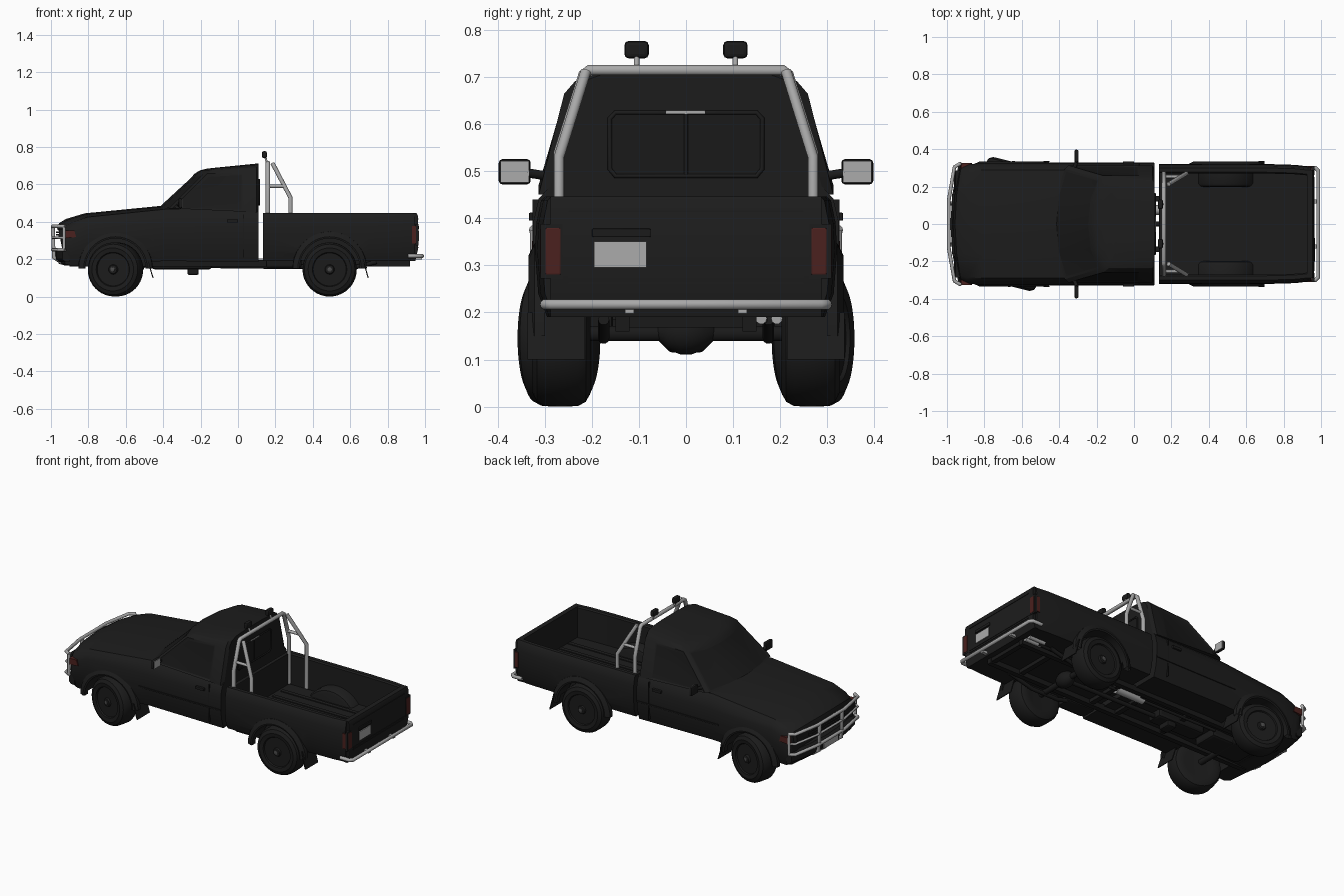
import bpy, bmesh, math
from mathutils import Matrix

if "Cube" in bpy.data.objects:
    bpy.data.objects.remove(bpy.data.objects["Cube"])


def material(name, r, g, b):
    m = bpy.data.materials.new(name)
    m.diffuse_color = (r, g, b, 1)
    m.use_nodes = True
    m.node_tree.nodes["Principled BSDF"].inputs["Base Color"].default_value = m.diffuse_color
    return m


BODY = material("black paint", .012, .012, .012)
GLASS = material("dark glass", .010, .010, .010)
RUBBER = material("rubber", .011, .011, .011)
UNDER = material("underside black", .010, .010, .010)
STEEL = material("polished steel", .39, .39, .39)
PALE = material("pale grey", .41, .41, .41)
HUB = material("hub grey", .07, .07, .07)
RED = material("red lens", .07, .015, .013)


def finish(ob, angle=35):
    bpy.ops.object.select_all(action='DESELECT')
    ob.select_set(True)
    bpy.context.view_layer.objects.active = ob
    bpy.ops.object.shade_smooth_by_angle(angle=math.radians(angle))
    return ob


def mesh(name, verts, faces, mat):
    me = bpy.data.meshes.new(name)
    me.from_pydata(verts, [], faces)
    bm = bmesh.new()
    bm.from_mesh(me)
    bmesh.ops.recalc_face_normals(bm, faces=bm.faces)
    bm.to_mesh(me)
    bm.free()
    me.materials.append(mat)
    ob = bpy.data.objects.new(name, me)
    bpy.context.collection.objects.link(ob)
    return finish(ob)


def loft(name, rings, mat):
    n = len(rings[0])
    verts = [p for r in rings for p in r]
    faces = [(k*n+i, k*n+(i+1) % n, (k+1)*n+(i+1) % n, (k+1)*n+i)
             for k in range(len(rings)-1) for i in range(n)]
    faces += [tuple(range(n)), tuple(range(len(verts)-n, len(verts)))]
    return mesh(name, verts, faces, mat)


def prism(name, xz, y0, y1, mat):
    return loft(name, [[(x, y, z) for x, z in xz] for y in (y0, y1)], mat)


def box(name, xs, ys, zs, mat, bevel=0.0):
    ob = prism(name, [(xs[0], zs[0]), (xs[1], zs[0]), (xs[1], zs[1]), (xs[0], zs[1])], ys[0], ys[1], mat)
    if bevel:
        m = ob.modifiers.new("round", 'BEVEL')
        m.width, m.segments = bevel, 2
        bpy.ops.object.modifier_apply(modifier="round")
        finish(ob)
    return ob


def tube(name, pts, r, mat, closed=False):
    cu = bpy.data.curves.new(name, 'CURVE')
    cu.dimensions = '3D'
    cu.bevel_depth, cu.bevel_resolution, cu.use_fill_caps = r, 3, True
    sp = cu.splines.new('POLY')
    sp.points.add(len(pts)-1)
    for p, c in zip(sp.points, pts):
        p.co = (*c, 1)
    sp.use_cyclic_u = closed
    cu.materials.append(mat)
    ob = bpy.data.objects.new(name, cu)
    bpy.context.collection.objects.link(ob)
    bpy.ops.object.select_all(action='DESELECT')
    ob.select_set(True)
    bpy.context.view_layer.objects.active = ob
    bpy.ops.object.convert(target='MESH')
    return finish(bpy.context.object, 50)


def lathe(name, prof, loc, turn, side, mat, n=40):
    rings = [[(r*math.cos(2*math.pi*i/n), side*y, r*math.sin(2*math.pi*i/n)) for i in range(n)] for r, y in prof]
    ob = loft(name, rings, mat)
    ob.matrix_world = Matrix.Translation(loc) @ Matrix.Rotation(turn, 4, 'Z')
    return ob


def arc(cx, cz, r, n=20):
    return [(cx+r*math.cos(math.pi*i/n), cz+r*math.sin(math.pi*i/n)) for i in range(n+1)]


def cut(ob, cutter):
    cutter.hide_render = True
    bpy.context.view_layer.objects.active = ob
    m = ob.modifiers.new("cut", 'BOOLEAN')
    m.operation, m.object, m.solver = 'DIFFERENCE', cutter, 'EXACT'
    bpy.ops.object.modifier_apply(modifier="cut")
    finish(ob)


def well(x, y0, s):
    return prism("wheel_well_cutter", arc(x, .15, .162) + [(x-.162, .05), (x+.162, .05)], s*y0, s*.45, BODY)


def mirrored(half):
    return half + [(x, -y, z) for x, y, z in reversed(half[1:-1])]


FX, RX = -.655, .49   # axle positions


# Front body: bonnet, wings and doors
def section(x, top, w, bot, sweep):
    a = min(.39, top-.07)
    half = [(0, top), (.5*w, top-.005), (w-.035, top-.02), (w-.012, top-.045), (w, a), (w, a-.07),
            (w-.006, (a-.07+bot)/2), (w-.025, bot), (0, bot)]
    return mirrored([(x+sweep*(y/w)**2, y, z) for y, z in half])


front = loft("front_body", [section(*a) for a in (
    (-.968, .36, .30, .20, .035), (-.957, .392, .312, .175, .035), (-.92, .415, .32, .165, .035),
    (-.82, .445, .325, .17, .02), (-.39, .487, .325, .19, 0), (.11, .487, .325, .185, 0))], BODY)


# Cab with inset glass
def cab_ring(zf, zb, w, xf, sw, xb=.11):
    xy = [(xf, 0), (xf+.25*sw, .5*w), (xf+sw, w-.018), (xf+sw+.02, w), (.03, w), (xb-.012, w), (xb, w-.02), (xb, 0)]
    return mirrored([(x, y, zf+(zb-zf)*(x-xf)/(xb-xf)) for x, y in xy])


cab = loft("cab", [cab_ring(.475, .45, .313, -.43, .06), cab_ring(.655, .665, .259, -.235, .05),
                   cab_ring(.674, .692, .236, -.205, .05), cab_ring(.684, .706, .198, -.165, .04),
                   cab_ring(.689, .712, .10, -.12, .02)], BODY)
cab.data.materials.append(GLASS)
bm = bmesh.new()
bm.from_mesh(cab.data)
bm.faces.ensure_lookup_table()
panes = [[bm.faces[i] for i in group] for group in ([0, 1, 12, 13], [3], [10])]
for fs in panes:
    bmesh.ops.inset_region(bm, faces=fs, thickness=.018, depth=-.004)
    for f in fs:
        f.material_index = 1
bm.to_mesh(cab.data)
bm.free()
finish(cab, 28)

# Rear window, its frame and the high lamp
box("rear_window", (.106, .112), (-.155, .155), (.495, .622), GLASS)
tube("rear_window_frame", [(.112, y, z) for y, z in ((-.15, .49), (.15, .49), (.162, .505), (.162, .612), (.15, .625),
                                                      (-.15, .625), (-.162, .612), (-.162, .505))], .005, RUBBER, True)
tube("window_divider", [(.112, 0, .49), (.112, 0, .625)], .004, RUBBER)
box("high_lamp", (.108, .118), (-.042, .04), (.622, .629), PALE)

# Cargo bed: U-shaped section, tapering at the tail
prof = [(0, .19), (.295, .19), (.314, .24), (.321, .33), (.318, .39), (.308, .438), (.30, .446), (.277, .446),
        (.27, .438), (.27, .255), (0, .255)]
bed = loft("cargo_bed", [mirrored([(x, y*k, z) for y, z in prof])
                         for x, k in ((.135, 1), (.70, 1), (.86, .985), (.945, .955))], BODY)
box("bed_headboard", (.136, .16), (-.285, .285), (.20, .444), BODY, .004)
prism("tailgate", [(.925, .19), (.948, .19), (.962, .25), (.962, .43), (.955, .446), (.925, .446)], -.288, .288, BODY)
for z in (.262, .275, .415):
    box("tailgate_crease", (.958, .965), (-.25, .25), (z-.002, z+.002), BODY)
for y in (-.17, -.085, 0, .085, .17):
    box("floor_rib", (.18, .92), (y-.012, y+.012), (.25, .26), BODY)
box("tailgate_handle", (.955, .969), (-.20, -.075), (.36, .378), RUBBER, .003)
box("number_plate", (.958, .967), (-.195, -.084), (.296, .351), PALE)

# Wheel wells, arch flares, lamps, mirrors and other paired parts
for s in (-1, 1):
    tub = loft("wheel_tub", [[(x, s*y, max(z, .20)) for x, z in arc(RX, .15, r, 40)] for r, y in
                             ((.155, .197), (.171, .203), (.18, .218), (.18, .29))], BODY)
    c = well(RX, .225, s)
    cut(bed, c)
    cut(tub, c)
    bpy.data.objects.remove(c)
    c = well(FX, .15, s)
    cut(front, c)
    bpy.data.objects.remove(c)
    for x in (FX, RX):
        rings = [[(px, s*y, pz) for px, pz in arc(x, .15, r)] for r, y in
                 ((.161, .30), (.161, .333), (.17, .335), (.197, .322), (.199, .30))]
        n = len(rings[0])
        vs = [p for r in rings for p in r]
        mesh("arch_flare", vs, [(k*n+i, k*n+i+1, (k+1) % 5*n+i+1, (k+1) % 5*n+i)
                                for k in range(5) for i in range(n-1)], BODY)
    # mud flaps
    for x, z in ((.665, .20), (-.485, .19)):
        prism("mud_flap", [(x, z), (x+.006, z), (x+.034, .10), (x+.028, .10)], s*.215, s*.337, RUBBER)
    # tail lamps and front corner lamps
    box("tail_lamp", (.922, .966), sorted((s*.266, s*.299)), (.28, .38), RED, .003)
    box("tail_lamp_side", (.93, .952), sorted((s*.29, s*.3105)), (.283, .377), RED)
    box("tail_lamp_surround", (.95, .964), sorted((s*.262, s*.309)), (.272, .388), BODY)
    prism("corner_lamp", [(-.93, .312), (-.865, .318), (-.875, .352), (-.925, .352)], s*.29, s*.327, RED)
    prism("headlamp", [(-.962, .31), (-.93, .31), (-.93, .358), (-.955, .358)], s*.17, s*.285, GLASS)
    # door details
    box("door_handle", (-.06, 0), sorted((s*.315, s*.334)), (.395, .412), RUBBER, .003)
    box("side_moulding", (-.45, .108), sorted((s*.31, s*.329)), (.30, .308), RUBBER)
    box("door_seam", (.026, .03), sorted((s*.31, s*.3265)), (.21, .44), UNDER)
    # door mirrors
    tube("mirror_arm", [(-.32, s*.295, .49), (-.305, s*.34, .497)], .01, RUBBER)
    box("mirror_shell", (-.318, -.298), sorted((s*.33, s*.398)), (.472, .526), RUBBER, .008)
    box("mirror_glass", (-.30, -.296), sorted((s*.334, s*.394)), (.476, .522), PALE)
    # roll bar side struts
    tube("roll_bar_rear_leg", [(.28, s*.27, .26), (.28, s*.27, .53), (.185, s*.213, .712)], .0115, STEEL)
    tube("roll_bar_brace", [(.16, s*.253, .59), (.25, s*.253, .59)], .009, STEEL)
    # spot lamps on the roll bar
    y = .105*s
    tube("spot_lamp_stalk", [(.155, y, .715), (.145, y, .75)], .006, STEEL)
    box("spot_lamp", (.128, .155), (y-.026, y+.026), (.74, .777), RUBBER, .009)
    # chassis rails and leaf springs
    box("chassis_rail", (-.90, .92), sorted((s*.12, s*.15)), (.16, .195), UNDER)
    tube("leaf_spring", [(.26, s*.175, .18), (.40, s*.175, .145), (.58, s*.175, .145), (.74, s*.175, .185)], .012, UNDER)
    box("bumper_bracket", (.90, .985), sorted((s*.11, s*.13)), (.198, .213), PALE)
    # bull bar uprights and end loops
    tube("bull_bar_upright", [(-.94, s*.11, .18), (-.985, s*.11, .21), (-.99, s*.11, .375)], .011, STEEL)
    tube("bull_bar_end", [(-.93, s*.323, .25), (-.93, s*.323, .375)], .009, STEEL)

# Main roll bar hoop
tube("roll_bar_hoop", [(.16, -.27, .26), (.16, -.27, .54), (.16, -.218, .705), (.16, -.205, .715), (.16, .205, .715),
                       (.16, .218, .705), (.16, .27, .54), (.16, .27, .26)], .012, STEEL)

# Bull bar rails and front bumper
for z, r in ((.25, .010), (.315, .007), (.375, .010)):
    tube("bull_bar_rail", [(-.925, -.325, z), (-.96, -.305, z), (-.99, -.13, z), (-.99, .13, z),
                           (-.96, .305, z), (-.925, .325, z)], r, STEEL)
tube("lower_front_bar", [(-.93, -.2, .195), (-.965, -.12, .195), (-.965, .12, .195), (-.93, .2, .195)], .009, STEEL)
loft("front_bumper", [mirrored([(x+.04*(y/.3)**2, y, z) for y in (0, .16, .25, .31)] + [(-.9, .31, z), (-.9, 0, z)])
                      for x, z in ((-.965, .185), (-.982, .20), (-.982, .245), (-.965, .26))], RUBBER)
for z in (.315, .33, .345):
    box("grille_bar", (-.973, -.94), (-.16, .16), (z-.004, z+.004), RUBBER)
box("front_plate", (-.992, -.984), (-.07, .07), (.205, .24), PALE)

# Rear bumper tube
tube("rear_bumper", [(.91, -.30, .217), (.97, -.30, .217), (.985, -.285, .217), (.985, .285, .217),
                     (.97, .30, .217), (.91, .30, .217)], .011, STEEL)

# Wheels, the front pair steered
tyre = [(.085, -.058), (.115, -.062), (.135, -.052), (.144, -.035), (.145, 0), (.144, .035), (.135, .052),
        (.115, .062), (.092, .058), (.088, .05)]
rim = [(.088, .0), (.088, .05), (.08, .046), (.066, .032), (.05, .036), (.04, .048), (.026, .05), (.022, .06), (.012, .062)]
for x, y, turn in ((FX, .27, math.radians(-14)), (RX, .265, 0)):
    for s in (-1, 1):
        lathe("tyre", tyre, (x, s*y, .145), turn, s, RUBBER)
        lathe("wheel_rim", rim, (x, s*y, .145), turn, s, BODY)
        lathe("hub_cap", [(.012, .06), (.012, .066), (.006, .068)], (x, s*y, .145), turn, s, HUB, 12)

# Running gear and exhaust
for x in (FX, RX):
    tube("axle", [(x, -.25, .155), (x, .25, .155)], .017, UNDER)
lathe("differential", [(.015, -.06), (.036, -.04), (.046, -.012), (.046, .012), (.036, .04), (.015, .06)],
      (RX, 0, .157), 0, 1, UNDER, 20)
tube("drive_shaft", [(-.2, 0, .165), (RX, 0, .157)], .013, UNDER)
box("gearbox", (-.46, -.14), (-.05, .05), (.145, .20), UNDER, .015)
box("transfer_case", (-.27, -.21), (-.04, .04), (.115, .16), UNDER, .01)
box("engine_sump", (-.80, -.50), (-.08, .08), (.14, .20), UNDER, .015)
box("fuel_tank", (.15, .34), (-.25, -.155), (.155, .20), UNDER, .01)
for x in (-.85, -.3, .02, .2, .70, .9):
    box("cross_member", (x-.015, x+.015), (-.14, .14), (.168, .194), UNDER)
tube("exhaust_pipe", [(-.5, .09, .165), (0, .08, .17), (.3, .08, .17), (.45, .1, .215), (.6, .16, .185), (.82, .165, .185)],
     .009, UNDER)
tube("muffler", [(0, .075, .178), (.19, .075, .178)], .026, PALE)
for y in (.16, .193):
    tube("exhaust_tip", [(.80, y, .187), (.91, y, .187)], .012, STEEL)
